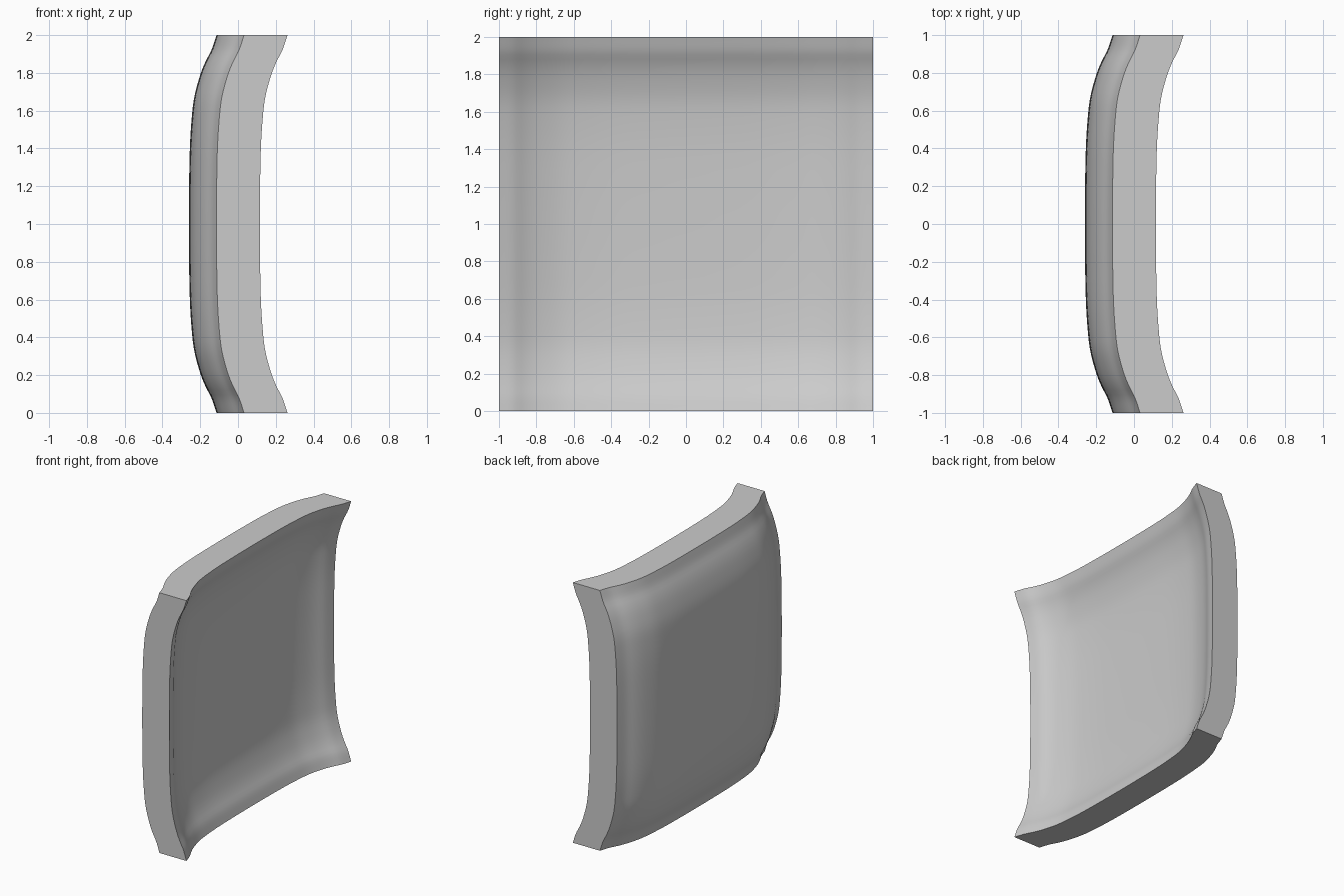
import bpy
import bmesh
import math

if "Cube" in bpy.data.objects:
    bpy.data.objects.remove(bpy.data.objects["Cube"], do_unlink=True)

THICKNESS = 0.23
CENTRE_X = -0.26
SEGMENTS = 56

# Rise of the dish from its centre line to its edge: (distance, rise)
PROFILE = [(0, 0), (0.2, 0.001), (0.4, 0.005), (0.55, 0.014), (0.67, 0.028),
           (0.79, 0.06), (0.86, 0.088), (0.92, 0.119), (1, 0.146)]


def tangent(i):
    a = PROFILE[max(i - 1, 0)]
    b = PROFILE[min(i + 1, len(PROFILE) - 1)]
    return 0 if i == 0 else (b[1] - a[1]) / (b[0] - a[0])


def rise(u):
    """Smooth curve through the profile points, the same on both sides."""
    u = min(abs(u), 1)
    i = max(k for k in range(len(PROFILE) - 1) if PROFILE[k][0] <= u)
    (u0, r0), (u1, r1) = PROFILE[i], PROFILE[i + 1]
    h = u1 - u0
    t = (u - u0) / h
    s = 1 - t
    return (r0 * s * s * (1 + 2 * t) + r1 * t * t * (3 - 2 * t)
            + h * t * s * (s * tangent(i) - t * tangent(i + 1)))


def spread(u):
    """Pack the grid lines closer together near the rim."""
    return 0.4 * u + 0.6 * math.sin(u * math.pi / 2)


# Dished sheet standing upright
bm = bmesh.new()
bmesh.ops.create_grid(bm, x_segments=SEGMENTS, y_segments=SEGMENTS, size=1)
for v in bm.verts:
    a, b = spread(v.co.x), spread(v.co.y)
    v.co = (CENTRE_X + rise(a) + rise(b), a, b + 1)

# Thickness, with flat cut sides
extruded = bmesh.ops.extrude_face_region(bm, geom=bm.faces[:], use_keep_orig=True)
moved = [g for g in extruded["geom"] if isinstance(g, bmesh.types.BMVert)]
bmesh.ops.translate(bm, verts=moved, vec=(THICKNESS, 0, 0))
bmesh.ops.recalc_face_normals(bm, faces=bm.faces[:])

mesh = bpy.data.meshes.new("curved_panel")
bm.to_mesh(mesh)
bm.free()
panel = bpy.data.objects.new("curved_panel", mesh)
bpy.context.collection.objects.link(panel)

# Plain grey finish
grey = bpy.data.materials.new("plain_grey")
grey.use_nodes = True
colour = (0.6, 0.6, 0.6, 1)
grey.diffuse_color = colour
grey.node_tree.nodes["Principled BSDF"].inputs["Base Color"].default_value = colour
mesh.materials.append(grey)

# Smooth faces with a crisp rim
bpy.ops.object.select_all(action="DESELECT")
panel.select_set(True)
bpy.context.view_layer.objects.active = panel
bpy.ops.object.shade_smooth_by_angle(angle=math.radians(40))
